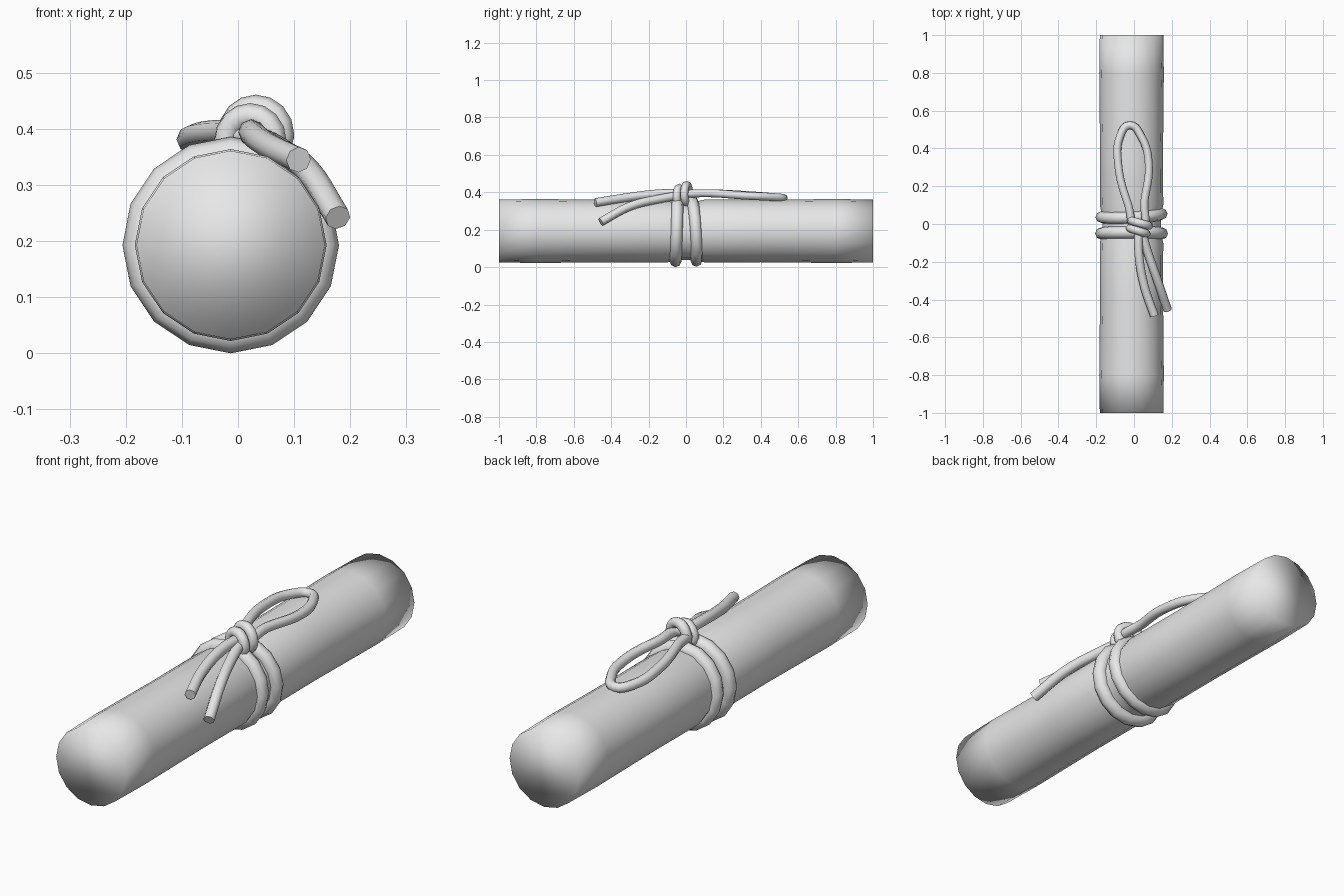
import bpy, bmesh, math
from mathutils import Vector

cube = bpy.data.objects.get("Cube")
if cube:
    bpy.data.objects.remove(cube, do_unlink=True)

grey = bpy.data.materials.new("plain grey")
grey.use_nodes = True
grey.diffuse_color = (0.8, 0.8, 0.8, 1)
grey.node_tree.nodes["Principled BSDF"].inputs["Base Color"].default_value = grey.diffuse_color

AXIS = Vector((-0.013, 0, 0.193))   # centre line of the roll
SIDES = 16


def finish(obj, name):
    obj.name = obj.data.name = name
    obj.data.materials.clear()
    obj.data.materials.append(grey)
    for p in obj.data.polygons:
        p.use_smooth = True
    return obj


def roll(name, profile):
    """Lathe (y, radius) pairs about the roll's axis, closing both ends."""
    bm = bmesh.new()
    rings = []
    for y, r in profile:
        rings.append([bm.verts.new(AXIS + Vector((r * math.cos(a), y, r * math.sin(a))))
                      for a in (math.tau * i / SIDES for i in range(SIDES))])
    for a, b in zip(rings, rings[1:]):
        for i in range(SIDES):
            j = (i + 1) % SIDES
            bm.faces.new((a[i], a[j], b[j], b[i]))
    bm.faces.new(rings[0])
    bm.faces.new(rings[-1])
    bmesh.ops.recalc_face_normals(bm, faces=bm.faces)
    mesh = bpy.data.meshes.new(name)
    bm.to_mesh(mesh)
    bm.free()
    obj = bpy.data.objects.new(name, mesh)
    bpy.context.collection.objects.link(obj)
    return finish(obj, name)


def band(name, centre, major, minor, segments, tilt_x=0, tilt_z=0):
    """A round cord ring standing around the y direction."""
    bpy.ops.mesh.primitive_torus_add(
        major_segments=segments, minor_segments=8, major_radius=major, minor_radius=minor,
        location=centre, rotation=(math.radians(90 + tilt_x), 0, math.radians(tilt_z)))
    return finish(bpy.context.object, name)


def cord(name, points, radius, closed=False):
    """A smooth round cord through the given points, turned into a mesh."""
    curve = bpy.data.curves.new(name, "CURVE")
    curve.dimensions = "3D"
    curve.bevel_depth = radius
    curve.bevel_resolution = 2
    curve.resolution_u = 5
    curve.use_fill_caps = True
    spline = curve.splines.new("BEZIER")
    spline.bezier_points.add(len(points) - 1)
    for bp, co in zip(spline.bezier_points, points):
        bp.co = co
        bp.handle_left_type = bp.handle_right_type = "AUTO"
    spline.use_cyclic_u = closed
    temp = bpy.data.objects.new(name, curve)
    bpy.context.collection.objects.link(temp)
    deps = bpy.context.evaluated_depsgraph_get()
    mesh = bpy.data.meshes.new_from_object(temp.evaluated_get(deps))
    bpy.data.objects.remove(temp, do_unlink=True)
    obj = bpy.data.objects.new(name, mesh)
    bpy.context.collection.objects.link(obj)
    return finish(obj, name)


# Rolled sheet, pinched a little under the cord
half = [(0.04, 0.155), (0.1, 0.168), (0.4, 0.167), (0.8, 0.171), (1.0, 0.168)]
roll("rolled_sheet", [(-y, r) for y, r in reversed(half)] + half)

# Two turns of cord around the middle
band("front_band", AXIS + Vector((0, -0.05, 0)), 0.161, 0.032, SIDES, tilt_x=-2)
band("back_band", AXIS + Vector((0, 0.045, 0)), 0.160, 0.031, SIDES, tilt_x=4, tilt_z=3)

# Knot: two small slanted turns
band("knot_back", (0.032, 0.004, 0.390), 0.049, 0.022, 16, tilt_z=-16)
band("knot_front", (0.022, -0.036, 0.378), 0.046, 0.022, 16, tilt_z=-18)

# Bow loop lying along the roll
cord("bow_loop", [(0.03, -0.03, 0.39), (-0.03, 0.1, 0.395), (-0.085, 0.33, 0.385),
                  (-0.075, 0.46, 0.375), (-0.024, 0.523, 0.370), (0.04, 0.46, 0.375),
                  (0.078, 0.32, 0.382), (0.055, 0.12, 0.395)], 0.021, closed=True)

# Loose ends
cord("left_tail", [(0.035, -0.02, 0.385), (0.07, -0.14, 0.365),
                   (0.125, -0.30, 0.325), (0.178, -0.455, 0.242)], 0.023)
cord("right_tail", [(0.025, -0.02, 0.395), (0.025, -0.15, 0.392),
                    (0.055, -0.33, 0.370), (0.108, -0.485, 0.345)], 0.023)
